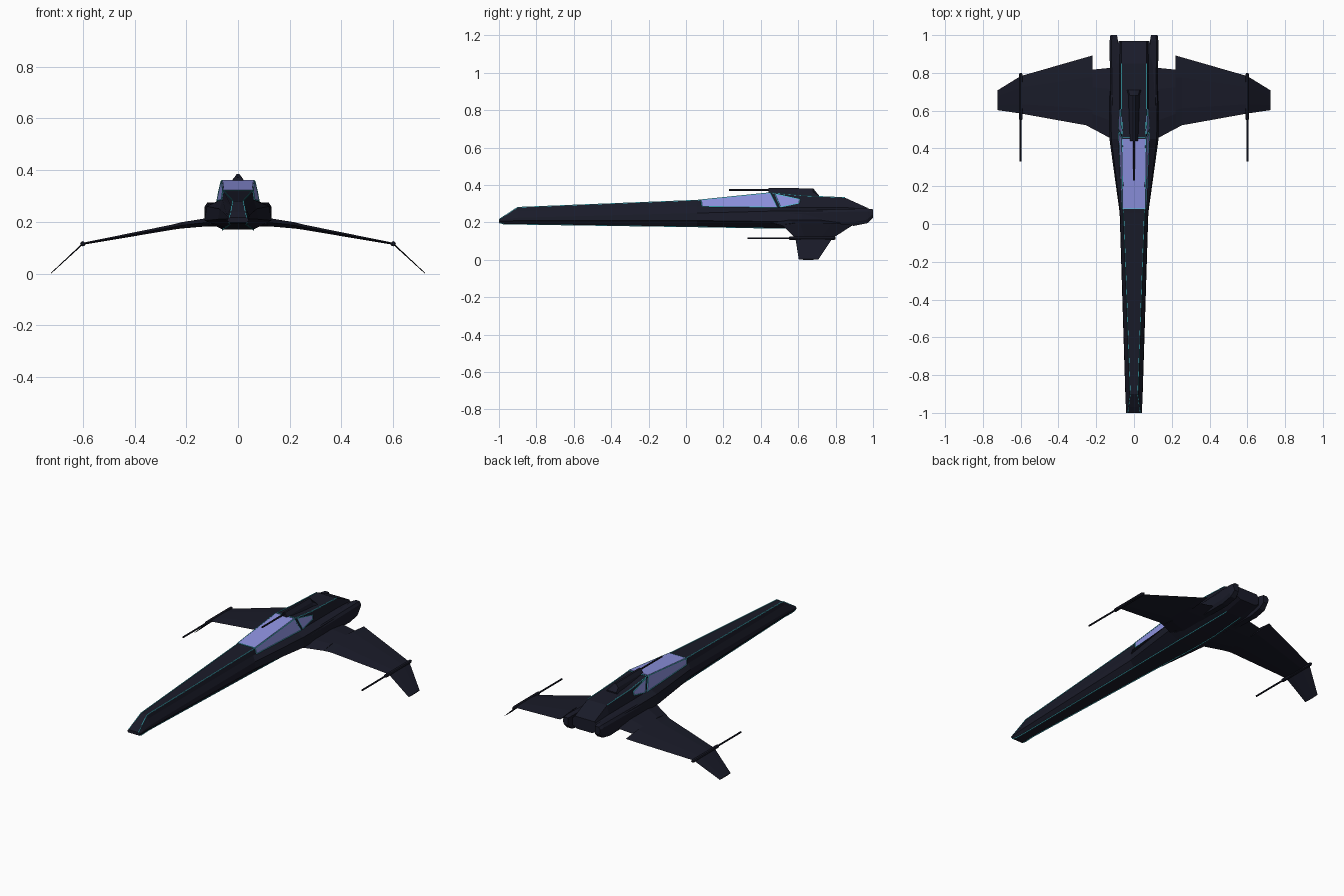
import bpy, bmesh, math
from mathutils import Vector

if "Cube" in bpy.data.objects:
    bpy.data.objects.remove(bpy.data.objects["Cube"])


def material(name, rgb):
    m = bpy.data.materials.new(name)
    m.diffuse_color = (*rgb, 1)
    m.use_nodes = True
    m.node_tree.nodes["Principled BSDF"].inputs["Base Color"].default_value = m.diffuse_color
    return m


DARK = material("dark_hull", (0.010, 0.011, 0.022))
GLASS = material("lavender_glass", (0.27, 0.29, 0.75))
CYAN = material("cyan_trim", (0.07, 0.60, 0.70))


def mesh_object(name, verts, faces, mat, mirror=False, solid=False):
    me = bpy.data.meshes.new(name)
    me.from_pydata(verts, [], faces)
    if not solid:
        bm = bmesh.new()
        bm.from_mesh(me)
        bmesh.ops.recalc_face_normals(bm, faces=bm.faces)
        bm.to_mesh(me)
        bm.free()
    me.materials.append(mat)
    ob = bpy.data.objects.new(name, me)
    bpy.context.collection.objects.link(ob)
    if solid:
        s = ob.modifiers.new("thickness", 'SOLIDIFY')
        s.thickness, s.offset = 0.004, -1
    if mirror:
        ob.modifiers.new("mirror", 'MIRROR')
    return ob


def loft(name, rings, mat=DARK, mirror=False):
    n = len(rings[0])
    verts = [p for r in rings for p in r]
    faces = [tuple(range(n)), tuple(range(len(verts) - n, len(verts)))]
    for i in range(len(rings) - 1):
        for j in range(n):
            k = (j + 1) % n
            faces.append((i*n + j, i*n + k, (i+1)*n + k, (i+1)*n + j))
    return mesh_object(name, verts, faces, mat, mirror)


def rod(name, x, z, profile, sides=8, mirror=False):
    # turned shape along y from (y, radius) pairs
    rings = [[(x + r*math.sin(2*math.pi*i/sides), y, z + r*math.cos(2*math.pi*i/sides))
              for i in range(sides)] for y, r in profile]
    return loft(name, rings, DARK, mirror)


def trim(name, pts, mirror=True, closed=False):
    # thin square strip along a path
    rad = 0.0018
    verts, faces = [], []
    segs = list(zip(pts, pts[1:] + pts[:1])) if closed else list(zip(pts, pts[1:]))
    for a, b in segs:
        a, b = Vector(a), Vector(b)
        q = (b - a).to_track_quat('Z', 'Y')
        o = len(verts)
        for c in (a, b):
            verts += [c + q @ Vector((sx*rad, sy*rad, 0))
                      for sx, sy in ((-1, -1), (1, -1), (1, 1), (-1, 1))]
        faces += [(o, o+1, o+2, o+3), (o+4, o+5, o+6, o+7)]
        faces += [(o+j, o+(j+1) % 4, o+4+(j+1) % 4, o+4+j) for j in range(4)]
    return mesh_object(name, verts, faces, CYAN, mirror)


# fuselage: y and half section from top edge to bottom edge
sections = [
    (-1.00, [(.033, .216), (.036, .214), (.040, .211), (.042, .206), (.035, .198)]),
    (-0.97, [(.029, .238), (.034, .228), (.042, .216), (.043, .207), (.033, .191)]),
    (-0.90, [(.020, .280), (.027, .260), (.044, .225), (.046, .210), (.030, .191)]),
    (0.06, [(.055, .318), (.060, .285), (.072, .250), (.076, .210), (.050, .177)]),
    (0.45, [(.060, .358), (.077, .280), (.120, .260), (.130, .205), (.060, .170)]),
    (0.62, [(.066, .342), (.078, .280), (.122, .262), (.130, .205), (.060, .170)]),
    (0.85, [(.066, .332), (.078, .280), (.122, .262), (.126, .205), (.050, .180)]),
    (0.97, [(.066, .278), (.072, .270), (.080, .265), (.080, .220), (.050, .205)]),
]
loft("fuselage", [[(x, y, z) for x, z in h] + [(-x, y, z) for x, z in reversed(h)]
                  for y, h in sections])

# engine housings either side of the tail
nacelle = [(.48, .085, .122, .190, .262), (.90, .085, .129, .182, .273),
           (.97, .085, .129, .196, .274), (1.0, .090, .125, .225, .270)]
loft("engine_housing", [[(a, y, lo), (b - .008, y, lo), (b, y, lo + .02), (b, y, hi - .015),
                         (b - .01, y, hi), (a, y, hi)] for y, a, b, lo, hi in nacelle], mirror=True)

# wings with drooped tips: x, leading y, trailing y, z, half thickness
stations = [(.09, .435, .83, .202, .017), (.22, .505, .817, .186, .012),
            (.2202, .505, .892, .186, .012), (.255, .523, .882, .179, .010),
            (.60, .585, .783, .115, .004), (.722, .603, .708, .002, .002)]
loft("wing", [[(x, a, z), (x, a + .25*(b-a), z + t), (x, a + .7*(b-a), z + t), (x, b, z),
               (x, a + .7*(b-a), z - t), (x, a + .25*(b-a), z - t)]
              for x, a, b, z, t in stations], mirror=True)

# wing guns
rod("wing_gun", .6, .115, [(.33, .005), (.55, .005), (.555, .010), (.79, .010), (.80, .005)], mirror=True)

# dorsal gun barrel and its ridged mount
rod("top_gun_barrel", 0, .374, [(.23, .005), (.45, .005)])
mount = [(.44, .020, .384), (.68, .022, .382), (.71, .030, .345)]
loft("top_gun_mount", [[(-w - .008, y, .338), (-w, y, min(.362, h)), (-.006, y, h),
                        (.006, y, h), (w, y, min(.362, h)), (w + .008, y, .338)]
                       for y, w, h in mount])

# canopy glass
mesh_object("windshield_top", [(-.055, .08, .323), (.055, .08, .323), (.060, .45, .361), (-.060, .45, .361)],
            [(0, 1, 2, 3)], GLASS, solid=True)
front_pane = [(.064, .085, .286), (.081, .488, .281), (.064, .45, .358), (.059, .08, .320)]
rear_pane = [(.081, .505, .282), (.077, .605, .303), (.073, .61, .323), (.066, .475, .353)]
mesh_object("canopy_front_pane", front_pane, [(0, 1, 2, 3)], GLASS, True, True)
mesh_object("canopy_rear_pane", rear_pane, [(0, 1, 2, 3)], GLASS, True, True)

# cyan canopy frame
trim("front_pane_frame", front_pane, closed=True)
trim("rear_pane_frame", rear_pane, closed=True)
trim("windshield_front_frame", [(-.058, .08, .322), (.058, .08, .322)], False)
trim("windshield_rear_frame", [(-.064, .46, .359), (.064, .46, .359)], False)

# cyan edge lines along the hull
trim("upper_edge_line", [(.033, -.998, .217), (.020, -.90, .281), (.055, .06, .319), (.058, .08, .321)])
trim("tail_edge_line", [(.062, .46, .358), (.066, .62, .343), (.066, .85, .333)])
trim("lower_edge_line", [(.033, -.998, .217), (.035, -.998, .198), (.033, -.97, .190),
                         (.030, -.90, .190), (.050, .06, .176),
                         (.060, .45, .169), (.060, .62, .169), (.050, .85, .179)])
